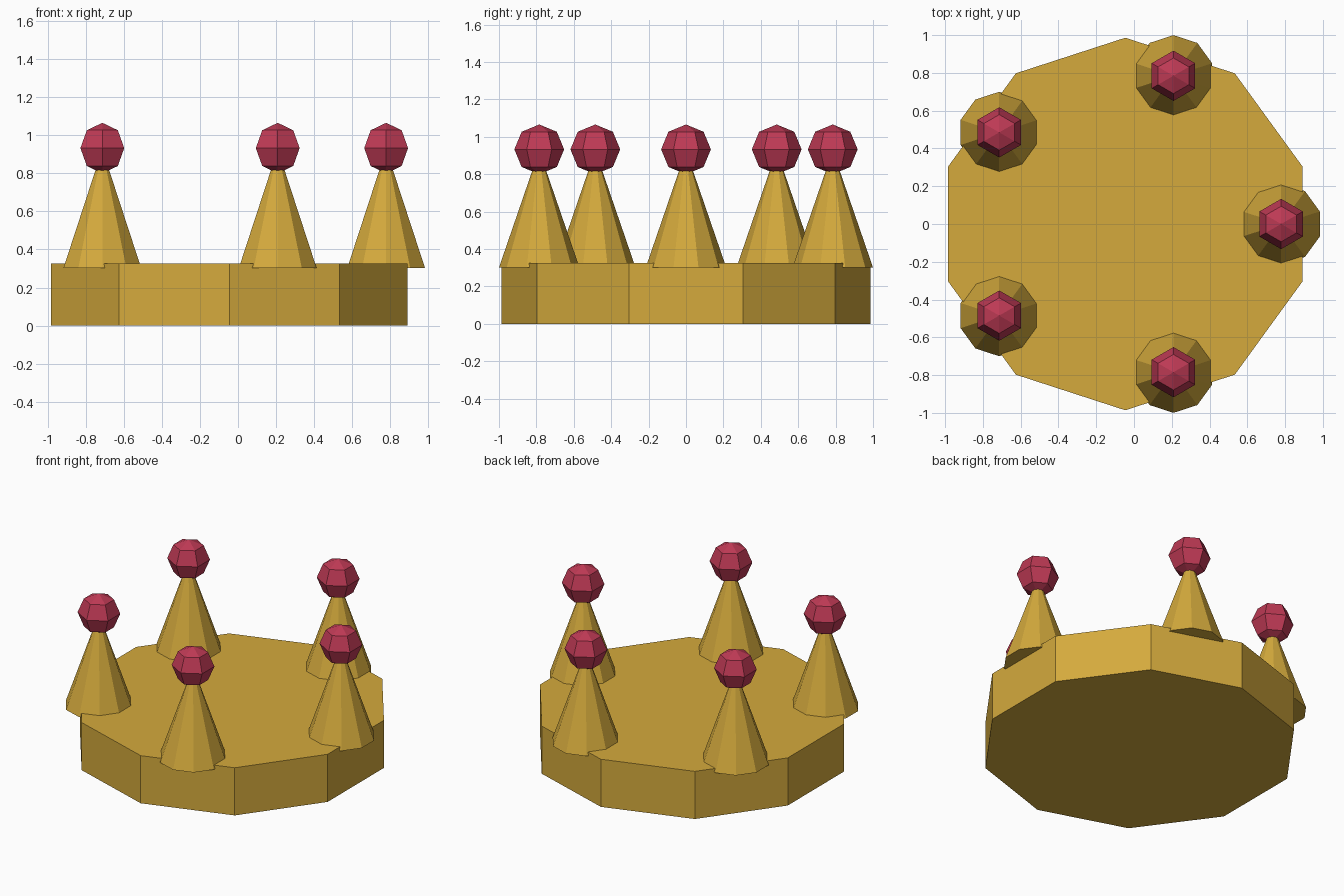
import bpy, math

if "Cube" in bpy.data.objects:
    bpy.data.objects.remove(bpy.data.objects["Cube"])

CX = -0.046          # centre of the band on x
RING = 0.825         # distance of the spikes from the centre
TURN = math.radians(18)


def material(name, rgb):
    m = bpy.data.materials.new(name)
    m.diffuse_color = (*rgb, 1.0)
    m.use_nodes = True
    m.node_tree.nodes["Principled BSDF"].inputs["Base Color"].default_value = m.diffuse_color
    return m


gold = material("gold", (0.66, 0.402, 0.046))
red = material("ruby_red", (0.515, 0.042, 0.09))


def finish(name, mat):
    ob = bpy.context.object
    ob.name = name
    ob.data.materials.append(mat)
    bpy.ops.object.shade_flat()


# Ten-sided solid band
bpy.ops.mesh.primitive_cylinder_add(vertices=10, radius=0.986, depth=0.326,
                                    location=(CX, 0, 0.163))
finish("band", gold)

# Five spikes, each topped with a faceted jewel
for i in range(5):
    a = math.radians(72 * i)
    x, y = CX + RING * math.cos(a), RING * math.sin(a)
    bpy.ops.mesh.primitive_cone_add(vertices=10, radius1=0.215, radius2=0,
                                    depth=0.625, location=(x, y, 0.302 + 0.3125))
    finish(f"spike_{i + 1}", gold)
    bpy.ops.mesh.primitive_uv_sphere_add(segments=6, ring_count=4, radius=0.133,
                                         location=(x, y, 0.933),
                                         rotation=(0, 0, math.radians(30)))
    # keep two corners of each jewel pointing along y
    ob = bpy.context.object
    if not any(abs(v.co.x) < 1e-4 and abs(v.co.y) > 0.1 for v in ob.data.vertices):
        ob.rotation_euler.z = math.radians(30)
    else:
        ob.rotation_euler.z = 0
    finish(f"jewel_{i + 1}", red)
